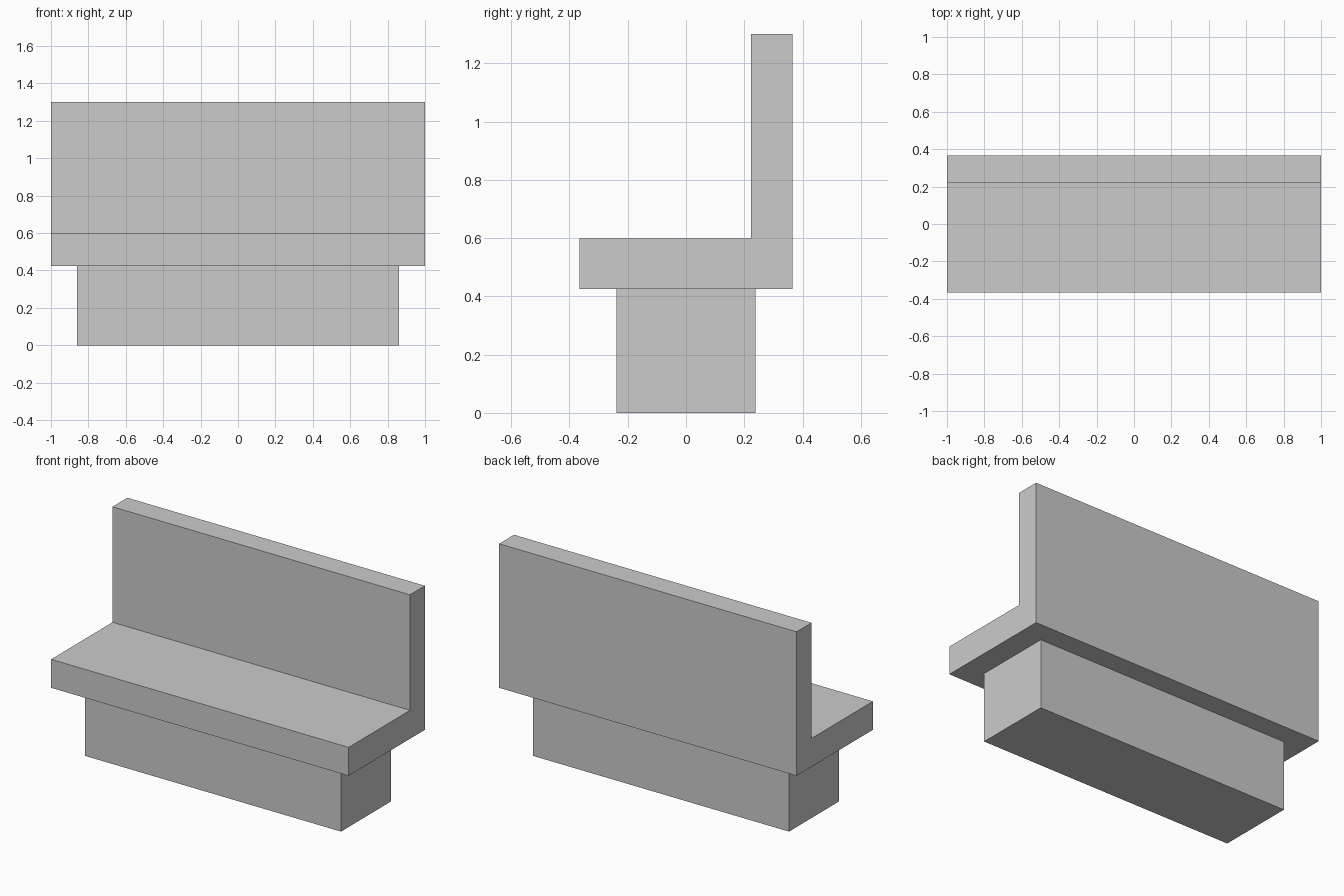
import bpy
import bmesh

if "Cube" in bpy.data.objects:
    bpy.data.objects.remove(bpy.data.objects["Cube"])


def extrude_profile(name, profile, half_length):
    """Extrude a closed (y, z) profile along x, centred on x = 0."""
    bm = bmesh.new()
    face = bm.faces.new([bm.verts.new((-half_length, y, z)) for y, z in profile])
    result = bmesh.ops.extrude_face_region(bm, geom=[face], use_keep_orig=True)
    moved = [v for v in result["geom"] if isinstance(v, bmesh.types.BMVert)]
    bmesh.ops.translate(bm, verts=moved, vec=(2 * half_length, 0, 0))
    bmesh.ops.recalc_face_normals(bm, faces=bm.faces)
    mesh = bpy.data.meshes.new(name)
    bm.to_mesh(mesh)
    bm.free()
    obj = bpy.data.objects.new(name, mesh)
    bpy.context.collection.objects.link(obj)
    return obj


SEAT_BOTTOM, SEAT_TOP, BACK_TOP = 0.425, 0.598, 1.30
DEPTH, BACK_FRONT, BASE_DEPTH = 0.366, 0.223, 0.239

# Seat and backrest: one L-shaped profile
extrude_profile("seat_and_backrest", [
    (-DEPTH, SEAT_BOTTOM), (DEPTH, SEAT_BOTTOM), (DEPTH, BACK_TOP),
    (BACK_FRONT, BACK_TOP), (BACK_FRONT, SEAT_TOP), (-DEPTH, SEAT_TOP),
], 1.0)

# Recessed base block
extrude_profile("base", [
    (-BASE_DEPTH, 0), (BASE_DEPTH, 0),
    (BASE_DEPTH, SEAT_BOTTOM), (-BASE_DEPTH, SEAT_BOTTOM),
], 0.86)
